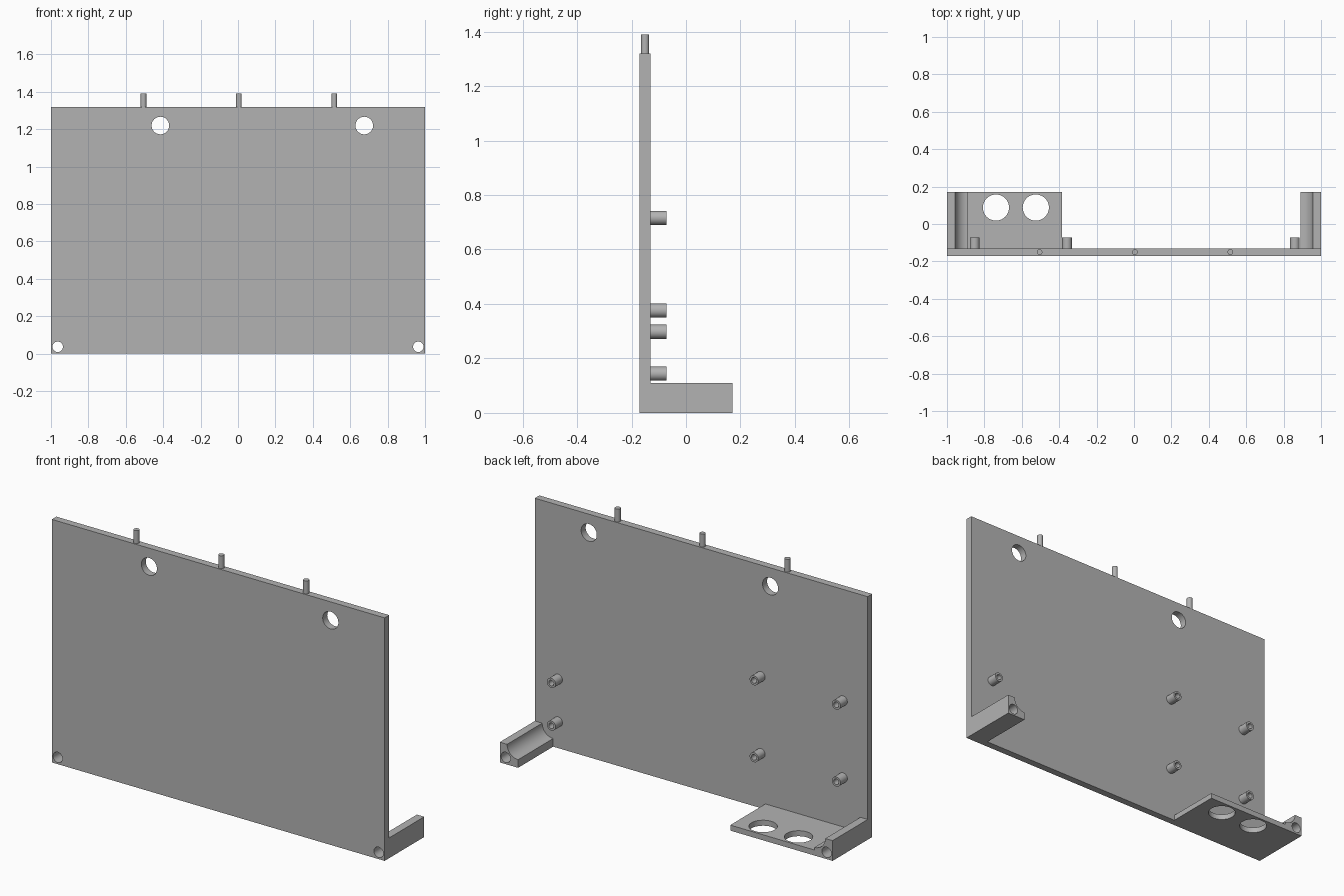
import bpy
import math
from mathutils import Vector

if "Cube" in bpy.data.objects:
    bpy.data.objects.remove(bpy.data.objects["Cube"], do_unlink=True)

grey = bpy.data.materials.new("plain_grey")
grey.use_nodes = True
colour = (0.45, 0.45, 0.45, 1)
grey.diffuse_color = colour
grey.node_tree.nodes["Principled BSDF"].inputs["Base Color"].default_value = colour

FRONT, INNER, BACK = -0.17, -0.131, 0.17
PANEL_TOP = 1.32


def finish(obj, name):
    obj.name = name
    obj.data.materials.clear()
    obj.data.materials.append(grey)
    return obj


def box(name, low, high):
    low, high = Vector(low), Vector(high)
    bpy.ops.mesh.primitive_cube_add(size=1, location=(low + high) / 2)
    obj = bpy.context.object
    obj.scale = high - low
    bpy.ops.object.transform_apply(location=False, rotation=False, scale=True)
    return finish(obj, name)


def rod(name, start, end, radius, sides=48):
    start, end = Vector(start), Vector(end)
    axis = end - start
    bpy.ops.mesh.primitive_cylinder_add(
        vertices=sides, radius=radius, depth=axis.length,
        location=(start + end) / 2,
        rotation=axis.to_track_quat("Z", "Y").to_euler())
    return finish(bpy.context.object, name)


def drill(obj, cutters):
    """Cut each cutter out of obj, then drop the cutters."""
    for cutter in cutters:
        cutter.hide_render = True
        mod = obj.modifiers.new("hole", "BOOLEAN")
        mod.operation, mod.solver, mod.object = "DIFFERENCE", "EXACT", cutter
        bpy.context.view_layer.objects.active = obj
        bpy.ops.object.modifier_apply(modifier=mod.name)
        bpy.data.objects.remove(cutter, do_unlink=True)


def smooth(obj):
    bpy.ops.object.select_all(action="DESELECT")
    obj.select_set(True)
    bpy.context.view_layer.objects.active = obj
    bpy.ops.object.shade_smooth_by_angle(angle=math.radians(30))


def y_hole(x, z, radius):
    return rod("cutter", (x, -0.4, z), (x, 0.4, z), radius)


# Upright panel with two hanging holes and two corner screw holes
SCREW_X, SCREW_Z, SCREW_R = 0.964, 0.037, 0.028
panel = box("panel", (-1, FRONT, 0), (1, INNER, PANEL_TOP))
drill(panel, [y_hole(x, 1.22, 0.047) for x in (-0.415, 0.675)]
      + [y_hole(s * SCREW_X, SCREW_Z, SCREW_R) for s in (-1, 1)])
smooth(panel)

# Screw blocks with a scooped inner top edge
for side, name in ((-1, "right_screw_block"), (1, "left_screw_block")):
    inner = side * 0.89
    block = box(name, (min(inner, side), INNER, 0), (max(inner, side), BACK, 0.11))
    drill(block, [y_hole(inner, 0.11, 0.066),
                  y_hole(side * SCREW_X, SCREW_Z, SCREW_R)])
    smooth(block)

# Shelf with two round openings, butted against the right block
shelf = box("shelf", (-0.89, INNER, 0), (-0.385, BACK, 0.03))
drill(shelf, [rod("cutter", (x, 0.088, -0.2), (x, 0.088, 0.2), 0.07)
              for x in (-0.738, -0.525)])
smooth(shelf)

# Hollow standoffs on the back of the panel
spots = [(x, z) for x in (-0.852, -0.358) for z in (0.298, 0.716)]
spots += [(0.86, z) for z in (0.144, 0.376)]
for x, z in spots:
    standoff = rod("standoff", (x, INNER, z), (x, -0.072, z), 0.026, 32)
    drill(standoff, [rod("cutter", (x, INNER - 0.01, z), (x, 0, z), 0.015, 32)])
    smooth(standoff)

# Locating pins on the top edge
for x in (-0.505, 0.005, 0.515):
    smooth(rod("top_pin", (x, -0.15, PANEL_TOP), (x, -0.15, 1.39), 0.015, 32))
